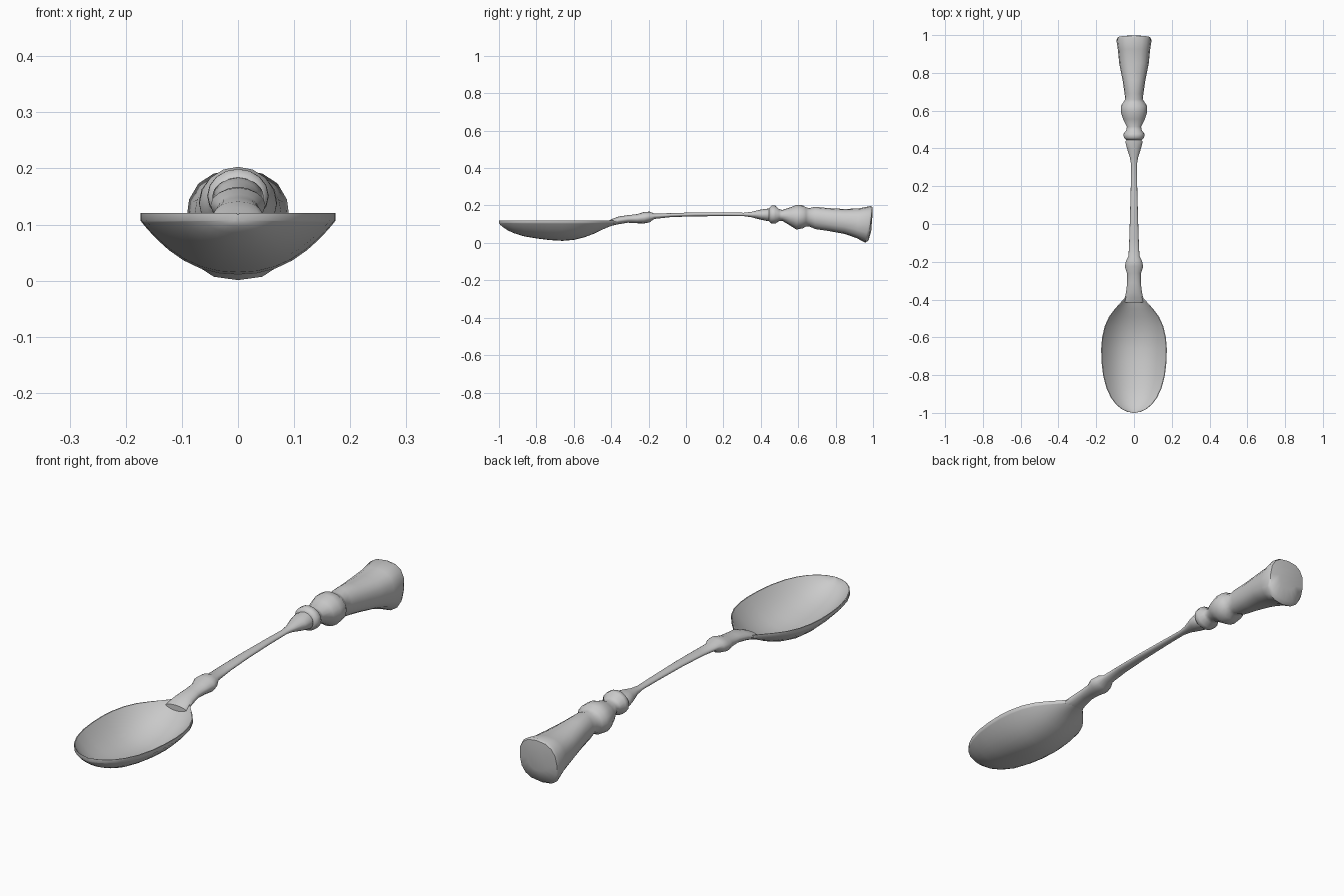
import bpy, bmesh, math


def loft(name, rings):
    """Skin a list of equal-length closed rings and cap both ends."""
    bm = bmesh.new()
    rows = [[bm.verts.new(p) for p in r] for r in rings]
    n = len(rows[0])
    for a, b in zip(rows, rows[1:]):
        for i in range(n):
            j = (i + 1) % n
            bm.faces.new((a[i], a[j], b[j], b[i]))
    bm.faces.new(rows[0])
    bm.faces.new(rows[-1])
    bmesh.ops.remove_doubles(bm, verts=bm.verts, dist=0.0003)
    bmesh.ops.recalc_face_normals(bm, faces=bm.faces)
    me = bpy.data.meshes.new(name)
    bm.to_mesh(me)
    bm.free()
    ob = bpy.data.objects.new(name, me)
    bpy.context.collection.objects.link(ob)
    bpy.ops.object.select_all(action='DESELECT')
    ob.select_set(True)
    bpy.context.view_layer.objects.active = ob
    bpy.ops.object.shade_smooth_by_angle(angle=math.radians(50))
    return ob


# Bowl: (y, half width, lowest z), flat rim at z = 0.12
RIM, LIP = 0.121, 0.107
bowl = [(-1.0, 0.004, 0.107), (-0.994, 0.036, 0.097), (-0.98, 0.066, 0.085),
        (-0.955, 0.096, 0.068), (-0.92, 0.122, 0.052), (-0.87, 0.146, 0.036),
        (-0.80, 0.164, 0.024), (-0.73, 0.172, 0.015), (-0.66, 0.174, 0.011),
        (-0.60, 0.169, 0.016), (-0.54, 0.155, 0.031), (-0.49, 0.132, 0.050),
        (-0.45, 0.102, 0.070), (-0.42, 0.075, 0.083), (-0.395, 0.053, 0.092),
        (-0.375, 0.038, 0.097)]
us = [math.sin(math.pi / 2 * (i / 8 - 1)) for i in range(17)]


def bowl_ring(y, w, zb):
    outer = [(w * u, y, zb + (LIP - zb) * abs(u) ** 2.3) for u in us]
    wi = max(w - 0.004, w * 0.5)
    zi = min(zb + 0.011, RIM - 0.002)
    inner = [(wi * u, y, zi + (RIM - zi) * abs(u) ** 2.3) for u in reversed(us)]
    return outer + [(w, y, RIM)] + inner + [(-w, y, RIM)]


loft("spoon_bowl", [bowl_ring(*s) for s in bowl])


# Turned handle: (y, half width, top z, bottom z, squareness, end slant)
def handle_ring(y, w, top, bot, sq=1.0, slant=0.0, n=16):
    zc, h = (top + bot) / 2, (top - bot) / 2
    pts = []
    for i in range(n):
        a = 2 * math.pi * i / n
        c, s = math.cos(a), math.sin(a)
        z = zc + h * math.copysign(abs(s) ** sq, s)
        x = w * math.copysign(abs(c) ** sq, c)
        pts.append((x, y + slant * (z - zc), z))
    return pts


# Neck and collar next to the bowl, then the thin stem
stem = [(-0.415, 0.050, 0.119, 0.092), (-0.39, 0.048, 0.130, 0.094),
        (-0.36, 0.042, 0.141, 0.100), (-0.31, 0.036, 0.148, 0.108),
        (-0.26, 0.037, 0.154, 0.105), (-0.225, 0.049, 0.165, 0.104),
        (-0.195, 0.042, 0.167, 0.110), (-0.17, 0.029, 0.157, 0.128),
        (-0.08, 0.025, 0.159, 0.138), (0.05, 0.021, 0.163, 0.142),
        (0.2, 0.017, 0.163, 0.143), (0.31, 0.015, 0.161, 0.143),
        (0.35, 0.021, 0.166, 0.137), (0.40, 0.037, 0.178, 0.124),
        (0.435, 0.046, 0.183, 0.117), (0.445, 0.040, 0.184, 0.116)]
# Bead, knob and flared grip with a slanted end
grip = [(0.445, 0.042, 0.186, 0.114), (0.457, 0.054, 0.199, 0.103),
        (0.478, 0.055, 0.199, 0.103), (0.498, 0.040, 0.180, 0.117),
        (0.515, 0.038, 0.176, 0.118), (0.555, 0.058, 0.189, 0.094),
        (0.590, 0.069, 0.203, 0.071), (0.625, 0.070, 0.201, 0.078),
        (0.642, 0.058, 0.189, 0.088), (0.660, 0.046, 0.186, 0.088),
        (0.69, 0.050, 0.193, 0.074), (0.76, 0.060, 0.186, 0.064, 0.9),
        (0.85, 0.078, 0.181, 0.048, 0.85, 0.03),
        (0.92, 0.085, 0.185, 0.025, 0.82, 0.08),
        (0.972, 0.093, 0.197, 0.001, 0.80, 0.14),
        (0.986, 0.087, 0.192, 0.012, 0.80, 0.12),
        (0.994, 0.045, 0.160, 0.062, 0.85, 0.08)]
loft("spoon_stem", [handle_ring(*s) for s in stem])
loft("spoon_grip", [handle_ring(*s) for s in grip])
